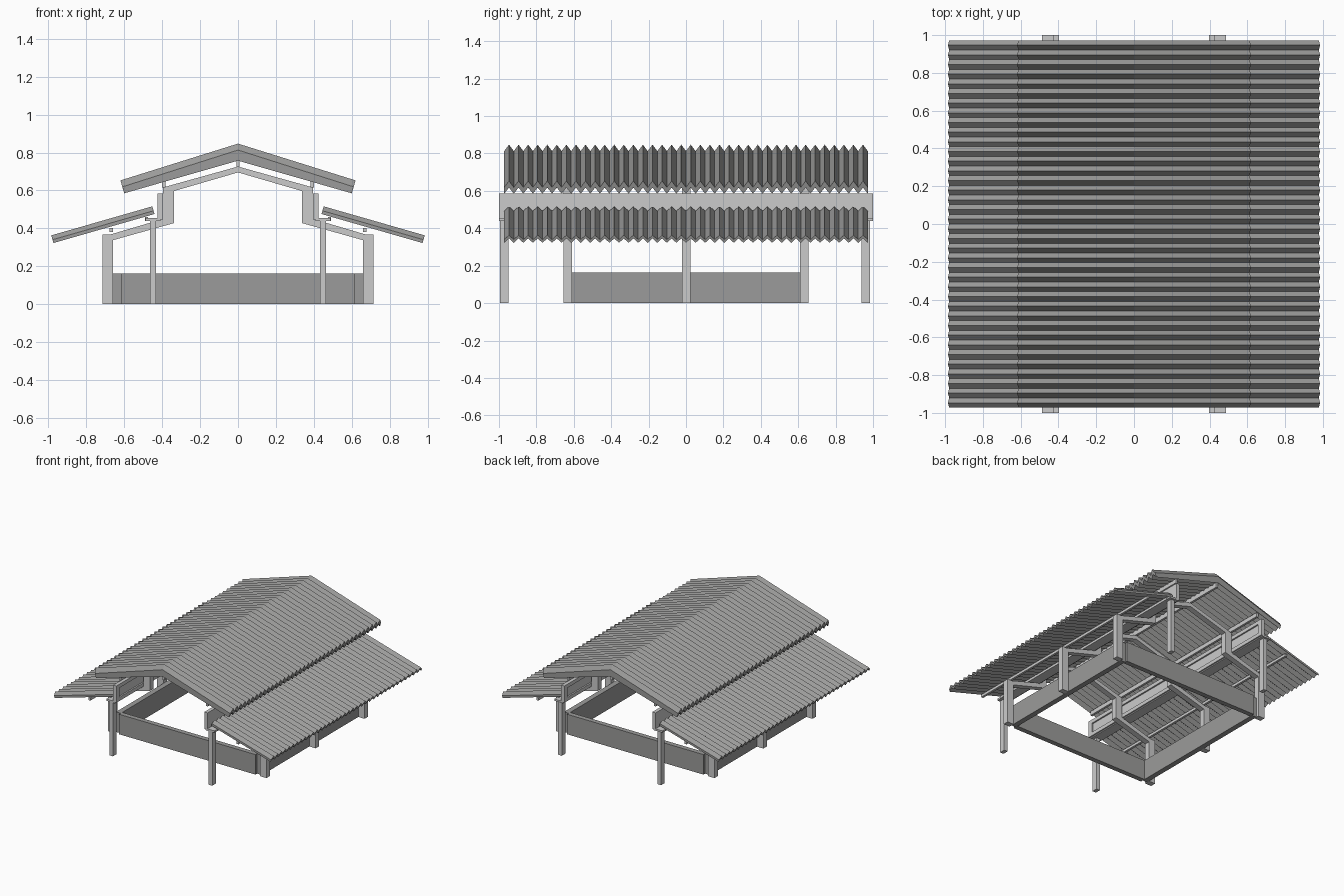
import bpy, bmesh

if "Cube" in bpy.data.objects:
    bpy.data.objects.remove(bpy.data.objects["Cube"])


def material(name, rgb):
    m = bpy.data.materials.new(name)
    m.diffuse_color = (*rgb, 1)
    m.use_nodes = True
    m.node_tree.nodes["Principled BSDF"].inputs["Base Color"].default_value = m.diffuse_color
    return m


LIGHT = material("light_grey", (0.60, 0.60, 0.60))
DARK = material("dark_grey", (0.33, 0.33, 0.325))


def loft(name, sections, mat):
    """Join equal-length rings of points into a closed flat-shaded solid."""
    bm = bmesh.new()
    rings = [[bm.verts.new(p) for p in sec] for sec in sections]
    n = len(rings[0])
    for a, b in zip(rings, rings[1:]):
        for i in range(n):
            j = (i + 1) % n
            bm.faces.new((a[i], a[j], b[j], b[i]))
    bm.faces.new(rings[0])
    bm.faces.new(rings[-1][::-1])
    bmesh.ops.recalc_face_normals(bm, faces=bm.faces)
    me = bpy.data.meshes.new(name)
    bm.to_mesh(me)
    bm.free()
    me.materials.append(mat)
    ob = bpy.data.objects.new(name, me)
    bpy.context.collection.objects.link(ob)
    return ob


def extrude_y(name, profile, y0, y1, mat):
    return loft(name, [[(x, y, z) for x, z in profile] for y in (y0, y1)], mat)


def box(name, x0, x1, y0, y1, z0, z1, mat):
    return extrude_y(name, [(x0, z0), (x1, z0), (x1, z1), (x0, z1)], y0, y1, mat)


def corrugated(name, high, low, mat, teeth=38, y0=-0.972, y1=0.972):
    """Zigzag sheet alternating between a crest and a trough section."""
    steps = teeth * 2
    secs = []
    for i in range(steps + 1):
        y = y0 + (y1 - y0) * i / steps
        secs.append([(x, y, z) for x, z in (high if i % 2 else low)])
    return loft(name, secs, mat)


def gable(eave_top, ridge_top, eave_bottom, ridge_bottom):
    (xt, zt), (xb, zb) = eave_top, eave_bottom
    return [(-xt, zt), (0, ridge_top), (xt, zt), (xb, zb), (0, ridge_bottom), (-xb, zb)]


# Upper gable roof
corrugated("upper_roof",
           gable((0.62, 0.653), 0.847, (0.61, 0.618), 0.790),
           gable((0.61, 0.619), 0.813, (0.60, 0.585), 0.757), DARK)

# Lower side roofs
DIR = (-0.277, -0.961)


def slab(s, d0, d1):
    a, b = (0.452, 0.516), (0.985, 0.363)
    pts = [(a, d0), (b, d0), (b, d1), (a, d1)]
    return [(s * (p[0] + DIR[0] * d), p[1] + DIR[1] * d) for p, d in pts]


for s, side in ((-1, "left"), (1, "right")):
    corrugated(f"{side}_lower_roof", slab(s, 0, 0.018), slab(s, 0.024, 0.042), DARK)

# Three portal frames, each one stepped outline
half = [(0.658, 0), (0.715, 0), (0.715, 0.368), (0.672, 0.368), (0.395, 0.450),
        (0.395, 0.616)]
inner = [(0.337, 0.597), (0.337, 0.428), (0.658, 0.338)]
outline = (half + [(0, 0.726)] + [(-x, z) for x, z in half[::-1]]
           + [(-x, z) for x, z in inner[::-1]] + [(0, 0.695)] + inner)
for i, y in enumerate((-0.632, 0.002, 0.632)):
    extrude_y(f"portal_frame_{i + 1}", outline, y - 0.023, y + 0.023, LIGHT)

for s, side in ((-1, "left"), (1, "right")):
    # Clerestory board with raised rails on the inner face
    def strip(name, xa, xb, y0, y1, z0, z1, mat=LIGHT):
        box(f"{side}_{name}", s * xa, s * xb, y0, y1, z0, z1, mat)

    strip("clerestory_panel", 0.408, 0.425, -1, 1, 0.448, 0.585)
    strip("clerestory_top_rail", 0.396, 0.408, -1, 1, 0.555, 0.585)
    strip("clerestory_bottom_rail", 0.396, 0.408, -1, 1, 0.448, 0.478)
    for y in (-0.98, 0.98):
        strip("clerestory_end_rail", 0.396, 0.408, y - 0.02, y + 0.02, 0.478, 0.555)

    # Ledge carried by the end posts
    strip("ledge_beam", 0.408, 0.487, -1, 1, 0.440, 0.455)
    for y in (-0.971, 0.96):
        strip("end_post", 0.432, 0.464, y - 0.023, y + 0.023, 0, 0.442)

    # Purlins under the roofs
    strip("outer_purlin", 0.659, 0.677, -0.96, 0.96, 0.380, 0.402)
    strip("inner_purlin", 0.474, 0.490, -0.96, 0.96, 0.440, 0.460)
    strip("upper_purlin", 0.382, 0.400, -0.96, 0.96, 0.616, 0.650)

    # Low side wall
    strip("side_wall", 0.615, 0.658, -0.632, 0.632, 0, 0.163, DARK)

box("ridge_purlin", -0.009, 0.009, -0.96, 0.96, 0.724, 0.765, LIGHT)

# Low end walls
for y, name in ((-0.632, "front_wall"), (0.632, "back_wall")):
    box(name, -0.615, 0.615, y - 0.02, y + 0.02, 0, 0.163, DARK)
